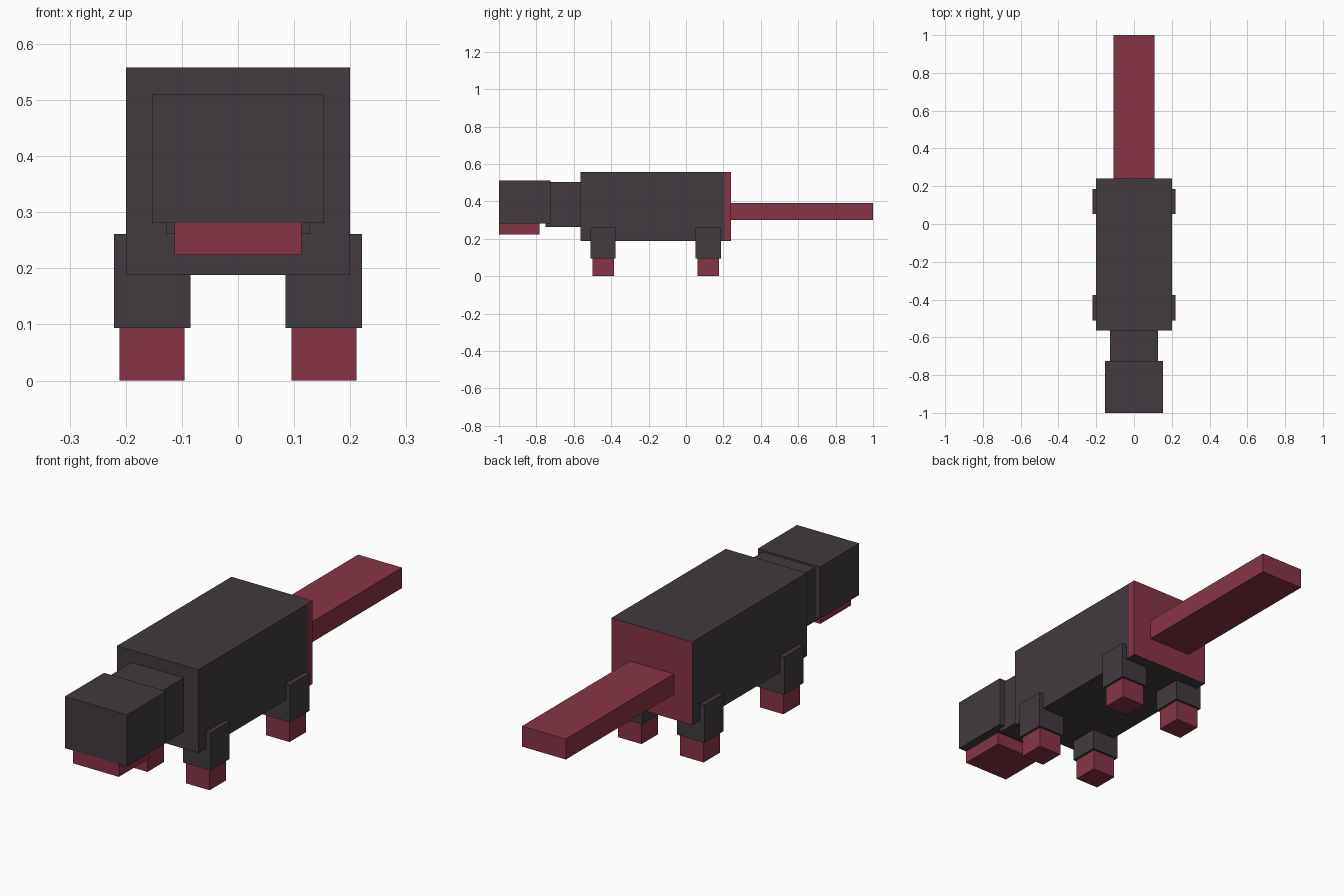
import bpy
import bmesh
from mathutils import Vector

cube = bpy.data.objects.get("Cube")
if cube:
    bpy.data.objects.remove(cube, do_unlink=True)


def make_material(name, rgb):
    mat = bpy.data.materials.new(name)
    mat.use_nodes = True
    mat.diffuse_color = (*rgb, 1)
    mat.node_tree.nodes["Principled BSDF"].inputs["Base Color"].default_value = (*rgb, 1)
    return mat


charcoal = make_material("charcoal", (0.054, 0.042, 0.051))
crimson = make_material("crimson", (0.242, 0.034, 0.061))


def box(name, low, high, *materials):
    """Flat-sided box between two opposite corners."""
    low, high = Vector(low), Vector(high)
    bm = bmesh.new()
    bmesh.ops.create_cube(bm, size=1)
    bmesh.ops.scale(bm, vec=high - low, verts=bm.verts)
    bmesh.ops.translate(bm, vec=(low + high) / 2, verts=bm.verts)
    mesh = bpy.data.meshes.new(name)
    bm.to_mesh(mesh)
    bm.free()
    obj = bpy.data.objects.new(name, mesh)
    bpy.context.collection.objects.link(obj)
    for mat in materials:
        mesh.materials.append(mat)
    return obj


# Body, with a crimson rump and a crimson strip on the left flank
strip_y = 0.205
body = box("body", (-0.2, -0.565, 0.188), (0.2, 0.24, 0.558), charcoal, crimson)
bm = bmesh.new()
bm.from_mesh(body.data)
bmesh.ops.bisect_plane(bm, geom=bm.verts[:] + bm.edges[:] + bm.faces[:],
                       plane_co=(0, strip_y, 0), plane_no=(0, 1, 0))
bm.normal_update()
for face in bm.faces:
    rump = face.normal.y > 0.9
    strip = face.normal.x > 0.9 and face.calc_center_median().y > strip_y
    face.material_index = int(rump or strip)
bm.to_mesh(body.data)
bm.free()

# Neck, head, jaw and tail
box("neck", (-0.128, -0.752, 0.262), (0.128, -0.56, 0.503), charcoal)
box("head", (-0.153, -1, 0.281), (0.153, -0.724, 0.511), charcoal)
box("jaw", (-0.113, -1, 0.224), (0.113, -0.784, 0.281), crimson)
box("tail", (-0.108, 0.235, 0.3), (0.108, 1, 0.391), crimson)

# Legs and feet
for end, y in (("front", -0.443), ("back", 0.119)):
    for side, sign in (("left", 1), ("right", -1)):
        x = sign * 0.153
        box(f"{end}_{side}_leg", (x - 0.068, y - 0.067, 0.094),
            (x + 0.068, y + 0.067, 0.261), charcoal)
        box(f"{end}_{side}_foot", (x - 0.058, y - 0.058, 0),
            (x + 0.058, y + 0.058, 0.1), crimson)
